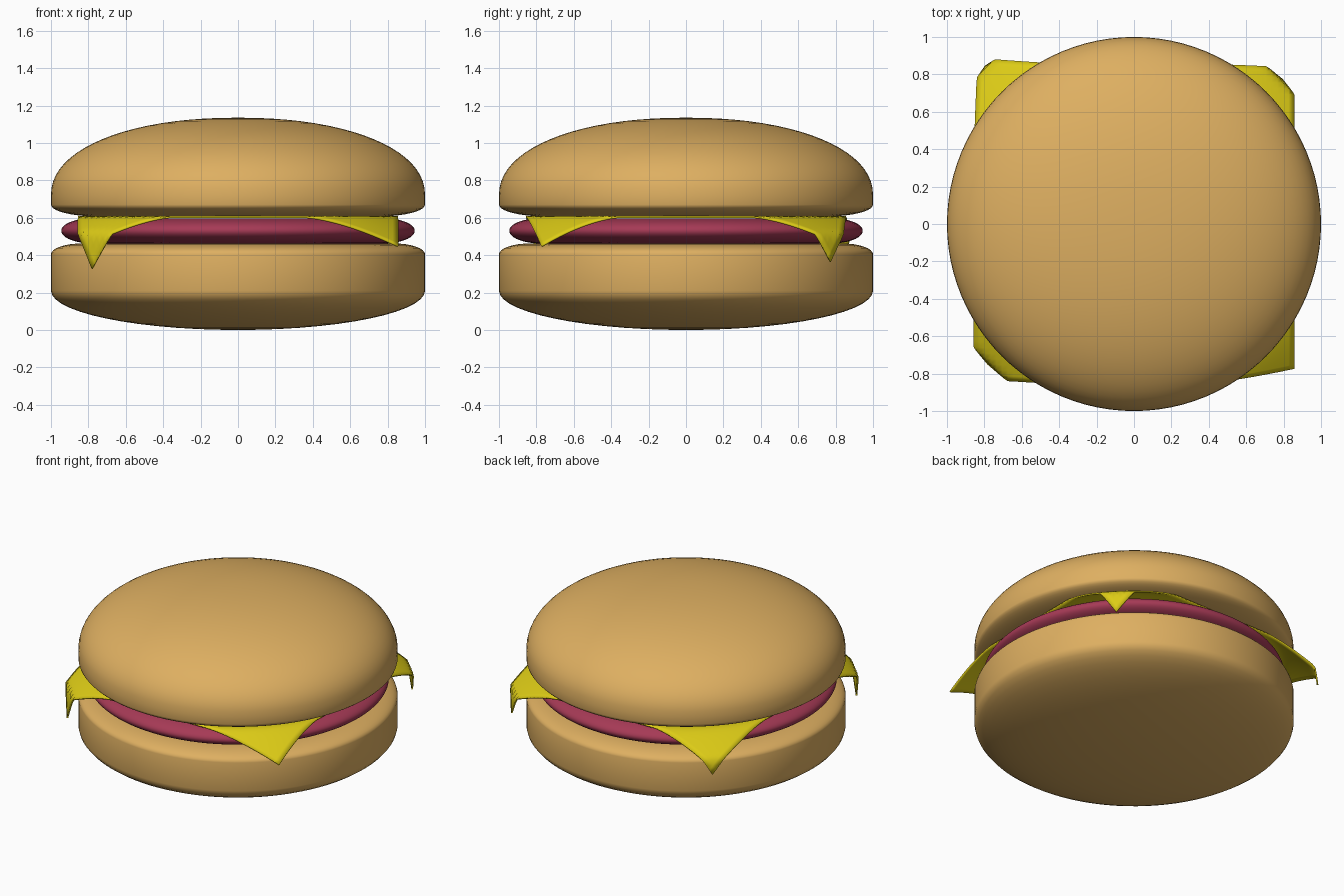
import bpy
import bmesh
import math

cube = bpy.data.objects.get("Cube")
if cube:
    bpy.data.objects.remove(cube, do_unlink=True)


def material(name, colour):
    mat = bpy.data.materials.new(name)
    mat.use_nodes = True
    mat.diffuse_color = (*colour, 1)
    mat.node_tree.nodes["Principled BSDF"].inputs["Base Color"].default_value = (*colour, 1)
    return mat


bun_tan = material("bun tan", (0.73, 0.43, 0.12))
meat_red = material("meat red", (0.38, 0.042, 0.092))
cheese_yellow = material("cheese yellow", (0.72, 0.60, 0.008))


def finish(name, bm, mat, angle):
    bmesh.ops.recalc_face_normals(bm, faces=bm.faces)
    mesh = bpy.data.meshes.new(name)
    bm.to_mesh(mesh)
    bm.free()
    mesh.materials.append(mat)
    obj = bpy.data.objects.new(name, mesh)
    bpy.context.collection.objects.link(obj)
    bpy.ops.object.select_all(action="DESELECT")
    obj.select_set(True)
    bpy.context.view_layer.objects.active = obj
    bpy.ops.object.shade_smooth_by_angle(angle=math.radians(angle))
    return obj


def arc(inner, outer, z_rim, z_end, power=2, steps=14):
    """Quarter superellipse from the rim (outer, z_rim) to (inner, z_end)."""
    points = []
    for i in range(steps + 1):
        a = math.pi / 2 * i / steps
        points.append((inner + (outer - inner) * math.cos(a) ** (2 / power),
                       z_rim + (z_end - z_rim) * math.sin(a) ** (2 / power)))
    return points


def lathe(name, lower, upper, mat):
    """Spin a lower and an upper rim curve into one closed round part."""
    profile = [(0, lower[-1][1])] + lower[::-1] + upper + [(0, upper[-1][1])]
    bm = bmesh.new()
    verts = [bm.verts.new((r, 0, z)) for r, z in profile]
    edges = [bm.edges.new(pair) for pair in zip(verts, verts[1:])]
    bmesh.ops.spin(bm, geom=verts + edges, cent=(0, 0, 0), axis=(0, 0, 1),
                   angle=math.tau, steps=96)
    bmesh.ops.remove_doubles(bm, verts=bm.verts, dist=0.0005)
    return finish(name, bm, mat, 60)


# Buns and patty
lathe("bottom_bun", arc(0, 1, 0.21, 0), arc(0.83, 1, 0.405, 0.463, steps=8), bun_tan)
lathe("patty", arc(0.78, 0.945, 0.53, 0.463), arc(0.78, 0.945, 0.53, 0.597), meat_red)
lathe("top_bun", arc(0.75, 1, 0.67, 0.607, steps=10), arc(0, 1, 0.72, 1.135, 2.15, 20), bun_tan)

# Cheese slice: per corner, the fold line |x|+|y|, droop depth and sideways drift
corners = {
    (-1, -1): (1.53, 0.17, 0, 0.03),
    (1, -1): (1.80, 0.15, 0, 0.08),
    (-1, 1): (1.61, 0.15, 0.02, 0.03),
    (1, 1): (1.56, 0.15, 0, -0.02),
}
bm = bmesh.new()
bmesh.ops.create_grid(bm, x_segments=56, y_segments=56, size=0.855)
for v in bm.verts:
    x, y = v.co.x, v.co.y
    sx, sy = (1 if x > 0 else -1), (1 if y > 0 else -1)
    fold, droop, dx, dy = corners[sx, sy]
    t = max(0, (math.hypot(x, y) - 0.93) / 0.27)
    flap = max(0, abs(x) + abs(y) - fold)
    # The flap beyond the fold line hangs almost straight down
    v.co.x += dx * t - sx * flap * 0.42
    v.co.y += dy * t - sy * flap * 0.42
    v.co.z = 0.603 - droop * t ** 1.2 - flap * 0.55
cheese = finish("cheese_slice", bm, cheese_yellow, 30)
solid = cheese.modifiers.new("thickness", "SOLIDIFY")
solid.thickness = 0.01
solid.offset = 0
